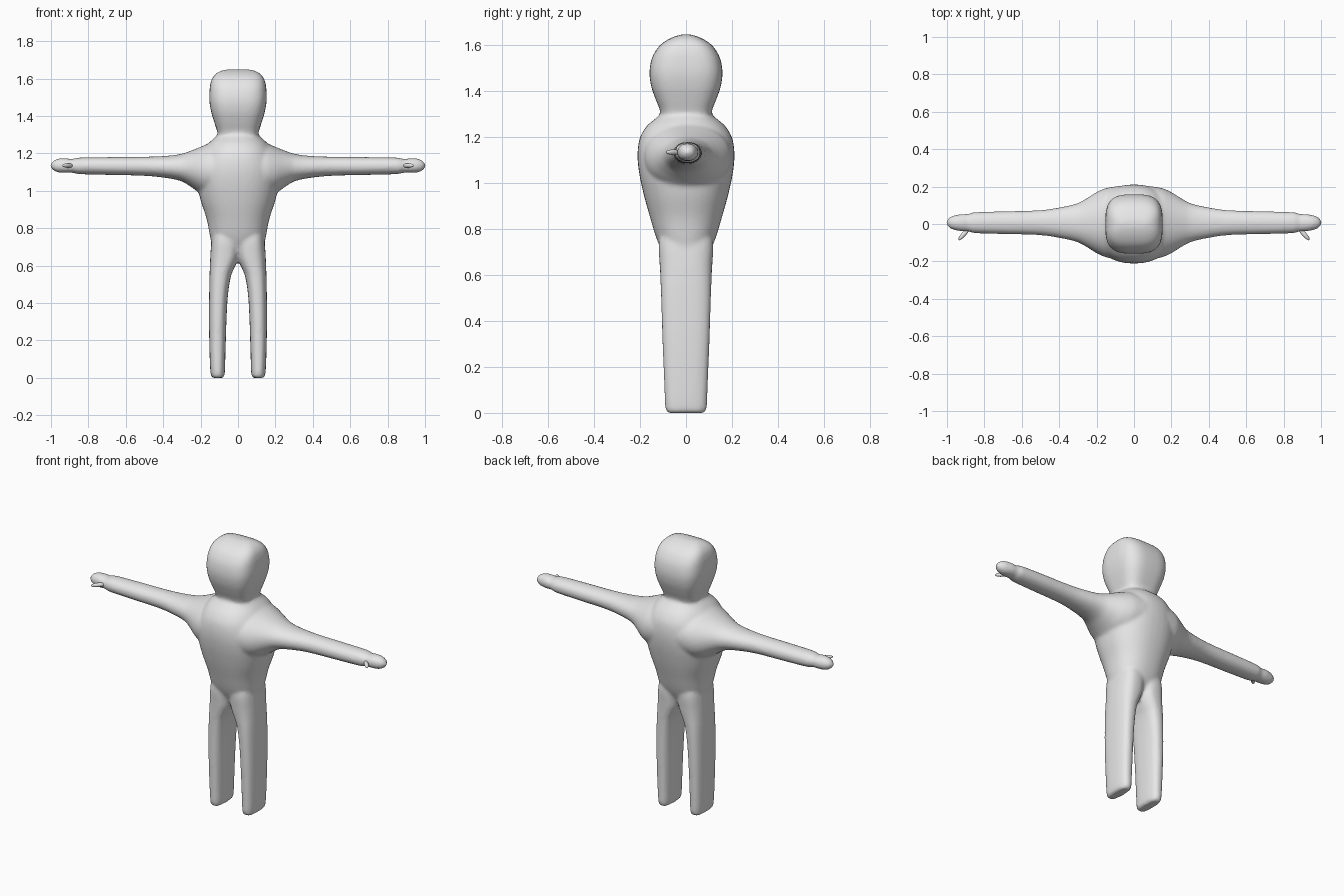
import bpy
import bmesh
from math import cos, sin, pi, copysign
from mathutils import Matrix, Vector

cube = bpy.data.objects.get("Cube")
if cube:
    bpy.data.objects.remove(cube, do_unlink=True)

# One plain grey material
grey = bpy.data.materials.new("plain grey")
grey.use_nodes = True
tone = (0.8, 0.8, 0.8, 1)
grey.diffuse_color = tone
for node in grey.node_tree.nodes:
    if node.type == 'BSDF_PRINCIPLED':
        node.inputs["Base Color"].default_value = tone


def smooth_rows(rows, steps=6):
    """Pass a smooth curve through the section rows."""
    result = []
    for i in range(len(rows) - 1):
        a = rows[max(i - 1, 0)]
        b, c = rows[i], rows[i + 1]
        d = rows[min(i + 2, len(rows) - 1)]
        for k in range(steps):
            t = k / steps
            row = []
            for j in range(len(b)):
                span = c[0] - b[0]
                m0 = (c[j] - a[j]) / (c[0] - a[0]) * span
                m1 = (d[j] - b[j]) / (d[0] - b[0]) * span
                rise = t * t * (3 - 2 * t)
                row.append(b[j] + (c[j] - b[j]) * rise
                           + m0 * t * (1 - t) ** 2 - m1 * t * t * (1 - t))
            result.append(row)
    result.append(rows[-1])
    return result


def power(value, exponent):
    return copysign(abs(value) ** exponent, value)


def loft(bm, rows, place, squareness, segments=40):
    """Closed skin over rounded sections; place maps (u, v, t) to a point."""
    e = 2 / squareness
    part = bmesh.new()
    rings = []
    for t, low, high, depth in smooth_rows(rows):
        ring = []
        for k in range(segments):
            angle = 2 * pi * k / segments
            u = (low + high) / 2 + (high - low) / 2 * power(cos(angle), e)
            v = depth * power(sin(angle), e)
            ring.append(part.verts.new(place(u, v, t)))
        rings.append(ring)
    for lower, upper in zip(rings, rings[1:]):
        for k in range(segments):
            n = (k + 1) % segments
            part.faces.new((lower[k], lower[n], upper[n], upper[k]))
    part.faces.new(rings[0])
    part.faces.new(rings[-1])
    bmesh.ops.recalc_face_normals(part, faces=part.faces)
    mesh = bpy.data.meshes.new("section_part")
    part.to_mesh(mesh)
    part.free()
    bm.from_mesh(mesh)
    bpy.data.meshes.remove(mesh)


def finish(name, bm):
    mesh = bpy.data.meshes.new(name)
    bm.to_mesh(mesh)
    bm.free()
    mesh.materials.append(grey)
    for face in mesh.polygons:
        face.use_smooth = True
    obj = bpy.data.objects.new(name, mesh)
    bpy.context.collection.objects.link(obj)
    return obj


# Torso and head: height, half width, half depth
torso = [(.62, .08, .05), (.68, .13, .09), (.75, .148, .125), (.85, .168, .156),
         (.95, .2, .184), (1.05, .22, .205), (1.13, .215, .211), (1.2, .19, .2),
         (1.25, .16, .17), (1.28, .13, .135), (1.3, .108, .112)]
head = [(1.27, .1, .105), (1.32, .112, .114), (1.36, .125, .13), (1.42, .143, .151),
        (1.48, .153, .159), (1.54, .152, .15), (1.58, .146, .13), (1.61, .133, .103),
        (1.635, .105, .06), (1.648, .07, .02)]
# Legs: height, inner side, outer side, half depth
leg = [(0, .08, .137, .08), (.012, .072, .145, .089), (.1, .068, .151, .094),
       (.3, .062, .155, .102), (.45, .053, .154, .107), (.55, .036, .152, .11),
       (.6, .014, .15, .112), (.65, -.005, .148, .115), (.75, -.01, .14, .118),
       (.85, .01, .12, .09)]
# Arms: distance out, underside, top, half depth
arm = [(.05, .98, 1.27, .2), (.15, .97, 1.255, .185), (.2, .985, 1.235, .163),
       (.25, 1.02, 1.215, .132), (.3, 1.05, 1.198, .105), (.38, 1.068, 1.187, .085),
       (.5, 1.08, 1.182, .067), (.7, 1.085, 1.18, .061), (.86, 1.09, 1.177, .055),
       (.885, 1.097, 1.17, .047), (.92, 1.096, 1.174, .046), (.96, 1.098, 1.172, .039),
       (.988, 1.11, 1.16, .027), (1.003, 1.128, 1.142, .009)]

body = bmesh.new()
for rows, squareness in ((torso, 2.3), (head, 3.2)):
    loft(body, [(z, -w, w, d) for z, w, d in rows],
         lambda u, v, t: (u, v, t), squareness)
for side in (-1, 1):
    loft(body, leg, lambda u, v, t: (side * u, v, t), 2.6)
    loft(body, arm, lambda u, v, t: (side * t, v + .007, u), 2.1)

# Fuse the parts into one soft skin
figure = finish("body", body)
fuse = figure.modifiers.new("fuse", 'REMESH')
fuse.mode = 'VOXEL'
fuse.voxel_size = 0.01
fuse.use_smooth_shade = True
soften = figure.modifiers.new("soften", 'SMOOTH')
soften.factor = 0.5
soften.iterations = 5

# Thin thumbs pointing forward and outward
for name, side in (("left_thumb", 1), ("right_thumb", -1)):
    thumb = bmesh.new()
    bmesh.ops.create_uvsphere(thumb, u_segments=16, v_segments=10, radius=1)
    direction = Vector((side * .05, -.055, 0))
    turn = direction.to_track_quat('Z', 'Y').to_matrix().to_4x4()
    shape = Matrix.Diagonal((.012, .012, .042, 1))
    spot = Matrix.Translation((side * .91, -.055, 1.135))
    bmesh.ops.transform(thumb, matrix=spot @ turn @ shape, verts=thumb.verts)
    finish(name, thumb)
